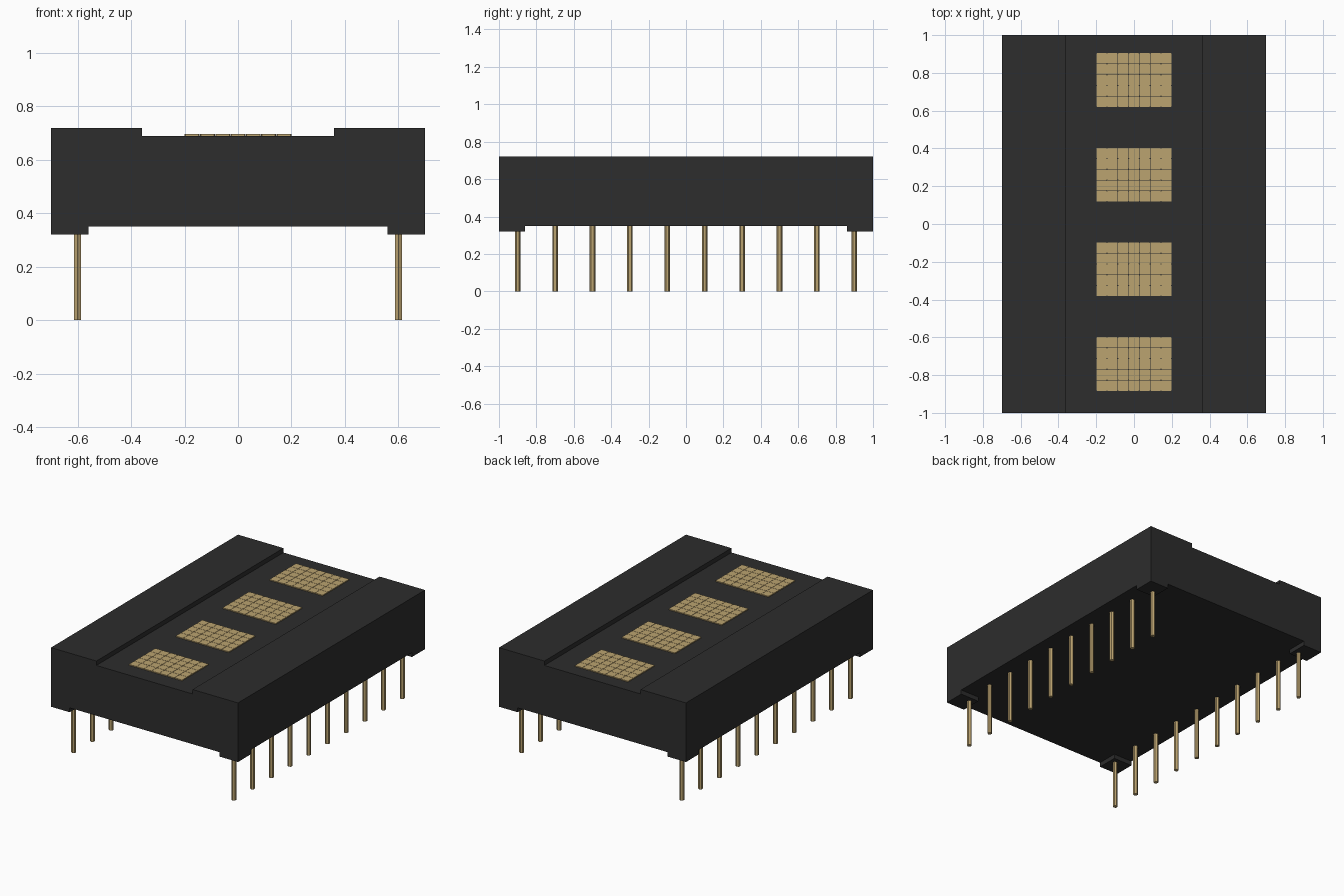
import bpy, bmesh, math

cube = bpy.data.objects.get("Cube")
if cube:
    bpy.data.objects.remove(cube, do_unlink=True)


def make_material(name, colour):
    m = bpy.data.materials.new(name)
    m.use_nodes = True
    m.diffuse_color = colour
    m.node_tree.nodes["Principled BSDF"].inputs["Base Color"].default_value = colour
    return m


black = make_material("black plastic", (0.026, 0.026, 0.026, 1))
gold = make_material("gold metal", (0.497, 0.366, 0.162, 1))


def add_prism(bm, outline, offset):
    """Extrude a closed 3D outline along an offset."""
    face = bm.faces.new([bm.verts.new(p) for p in outline])
    top = bmesh.ops.extrude_face_region(bm, geom=[face])["geom"]
    verts = [g for g in top if isinstance(g, bmesh.types.BMVert)]
    bmesh.ops.translate(bm, verts=verts, vec=offset)


def finish(bm, name, material):
    bmesh.ops.recalc_face_normals(bm, faces=bm.faces)
    mesh = bpy.data.meshes.new(name)
    bm.to_mesh(mesh)
    bm.free()
    mesh.materials.append(material)
    obj = bpy.data.objects.new(name, mesh)
    bpy.context.collection.objects.link(obj)
    return obj


# Housing: cross-section with a shallow channel along the top
bm = bmesh.new()
half = [(0.70, 0.35), (0.70, 0.72), (0.36, 0.72), (0.36, 0.69)]
section = half + [(-x, z) for x, z in reversed(half)]
add_prism(bm, [(x, -1, z) for x, z in section], (0, 2, 0))
finish(bm, "housing", black)

# Standoff feet at the four corners
for sx, side in ((1, "left"), (-1, "right")):
    for sy, end in ((-1, "front"), (1, "back")):
        bm = bmesh.new()
        corners = [(0.56, 0.86), (0.70, 0.86), (0.70, 1.0), (0.56, 1.0)]
        add_prism(bm, [(sx * x, sy * y, 0.32) for x, y in corners], (0, 0, 0.03))
        finish(bm, f"{end}_{side}_foot", black)

# Two rows of ten hexagonal pins
for sx, side in ((1, "left"), (-1, "right")):
    bm = bmesh.new()
    for i in range(10):
        y = -0.9 + 0.2 * i
        ring = [(sx * 0.6 + 0.015 * math.sin(a * math.pi / 3),
                 y + 0.015 * math.cos(a * math.pi / 3), 0) for a in range(6)]
        add_prism(bm, ring, (0, 0, 0.36))
    finish(bm, f"{side}_pins", gold)

# Four display blocks, each a 7 by 5 grid of thin chamfered tiles
PITCH, R, C = 0.0572, 0.0277, 0.003
tile = [(R, C - R), (R, R - C), (R - C, R), (C - R, R),
        (-R, R - C), (-R, C - R), (C - R, -R), (R - C, -R)]
for k in range(4):
    bm = bmesh.new()
    cy = 0.762 - 0.501 * k
    for col in range(-3, 4):
        for row in range(-2, 3):
            add_prism(bm, [(col * PITCH + x, cy + row * PITCH + y, 0.688)
                           for x, y in tile], (0, 0, 0.0085))
    finish(bm, f"display_block_{k + 1}", gold)
